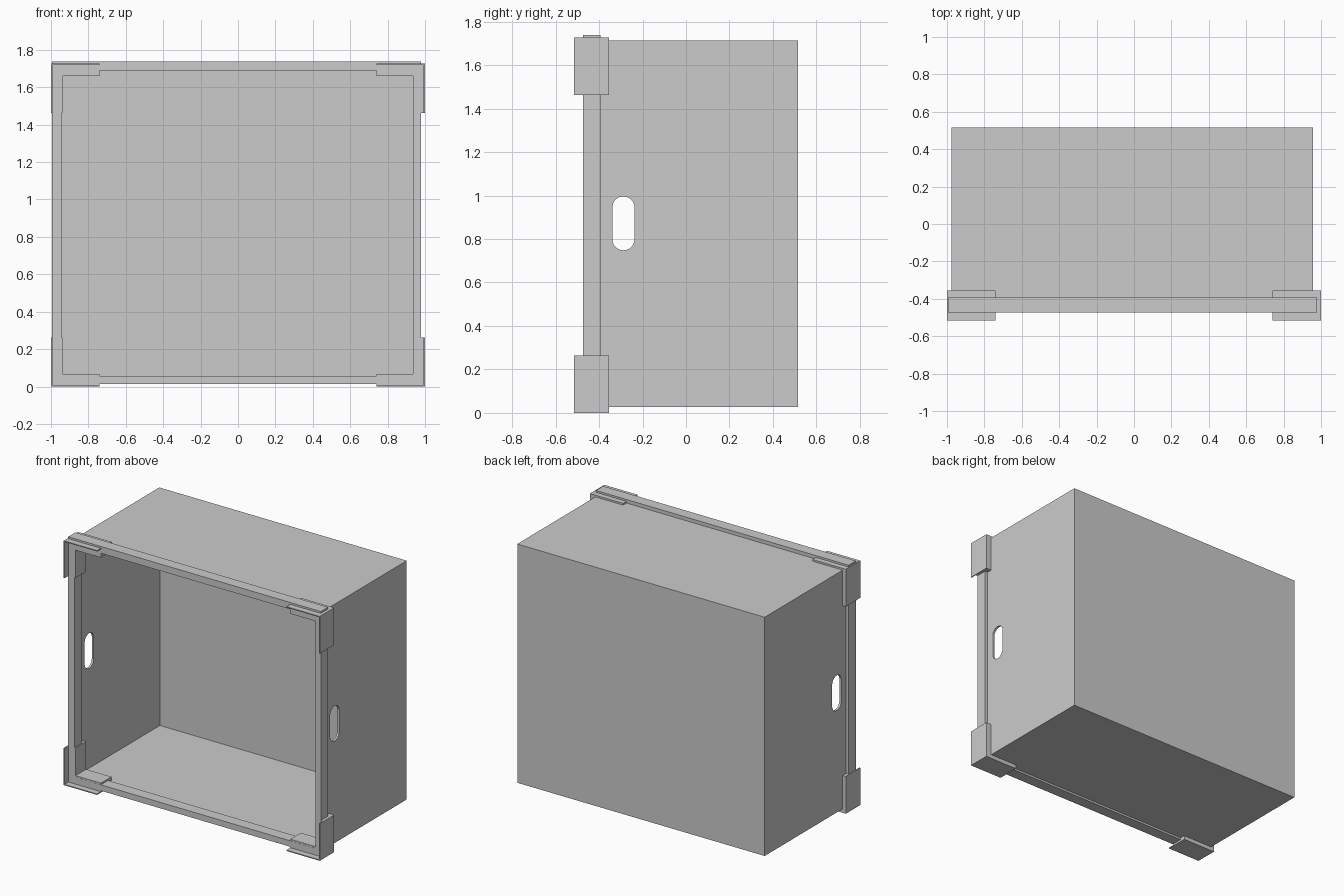
import bpy, bmesh, math

if "Cube" in bpy.data.objects:
    bpy.data.objects.remove(bpy.data.objects["Cube"])


def extrude(name, loops, axis, start, end):
    """Prism from a 2D outline along 'x' (outline is y,z) or 'y' (outline is x,z)."""
    bm = bmesh.new()
    rings = []
    for d in (start, end):
        rings.append([bm.verts.new((d, a, b) if axis == 'x' else (a, d, b)) for a, b in loops])
    bm.faces.new(rings[0])
    bm.faces.new(rings[1])
    n = len(loops)
    for i in range(n):
        j = (i + 1) % n
        bm.faces.new((rings[0][i], rings[0][j], rings[1][j], rings[1][i]))
    bmesh.ops.recalc_face_normals(bm, faces=bm.faces)
    mesh = bpy.data.meshes.new(name)
    bm.to_mesh(mesh)
    bm.free()
    ob = bpy.data.objects.new(name, mesh)
    bpy.context.collection.objects.link(ob)
    return ob


def rect(x0, x1, z0, z1):
    return [(x0, z0), (x1, z0), (x1, z1), (x0, z1)]


def cut(ob, cutter):
    """Subtract the cutter, then delete it."""
    mod = ob.modifiers.new("cut", 'BOOLEAN')
    mod.operation, mod.solver, mod.object = 'DIFFERENCE', 'EXACT', cutter
    bpy.context.view_layer.objects.active = ob
    bpy.ops.object.modifier_apply(modifier=mod.name)
    bpy.data.objects.remove(cutter, do_unlink=True)


# Open-fronted thin-walled bin
body = extrude("bin_body", rect(-0.976, 0.957, 0.028, 1.714), 'y', -0.40, 0.516)
cut(body, extrude("cavity", rect(-0.961, 0.942, 0.043, 1.699), 'y', -0.60, 0.501))

# Rounded hand holes through both side walls
cy, r, z_lo, z_hi = -0.288, 0.051, 0.799, 0.945
slot = []
for k in range(17):
    a = math.pi * k / 16
    slot.append((cy + r * math.cos(a), z_hi + r * math.sin(a)))
for k in range(17):
    a = math.pi + math.pi * k / 16
    slot.append((cy + r * math.cos(a), z_lo + r * math.sin(a)))
cut(body, extrude("hand_hole", slot, 'x', -1.2, 1.2))

# Rectangular rim around the opening
rim = extrude("opening_rim", rect(-0.995, 0.979, 0.014, 1.739), 'y', -0.474, -0.393)
cut(rim, extrude("rim_opening", rect(-0.945, 0.936, 0.056, 1.691), 'y', -0.7, -0.2))

# Four corner guards: a solid angle behind, with a thin lip projecting in front
Z_TOP = 1.726
X_LEG, Z_LEG = 0.26, 0.263


def angle(sx, top, tx, tz):
    pts = [(0, 0), (X_LEG, 0), (X_LEG, tz), (tx, tz), (tx, Z_LEG), (0, Z_LEG)]
    return [(sx * (1 - x), Z_TOP - z if top else z) for x, z in pts]


for sx, side in ((-1, "left"), (1, "right")):
    for top, level in ((False, "lower"), (True, "upper")):
        label = f"{level}_{side}_corner"
        extrude(label + "_guard", angle(sx, top, 0.062, 0.067), 'y', -0.473, -0.355)
        extrude(label + "_lip", angle(sx, top, 0.007, 0.007), 'y', -0.516, -0.47)
